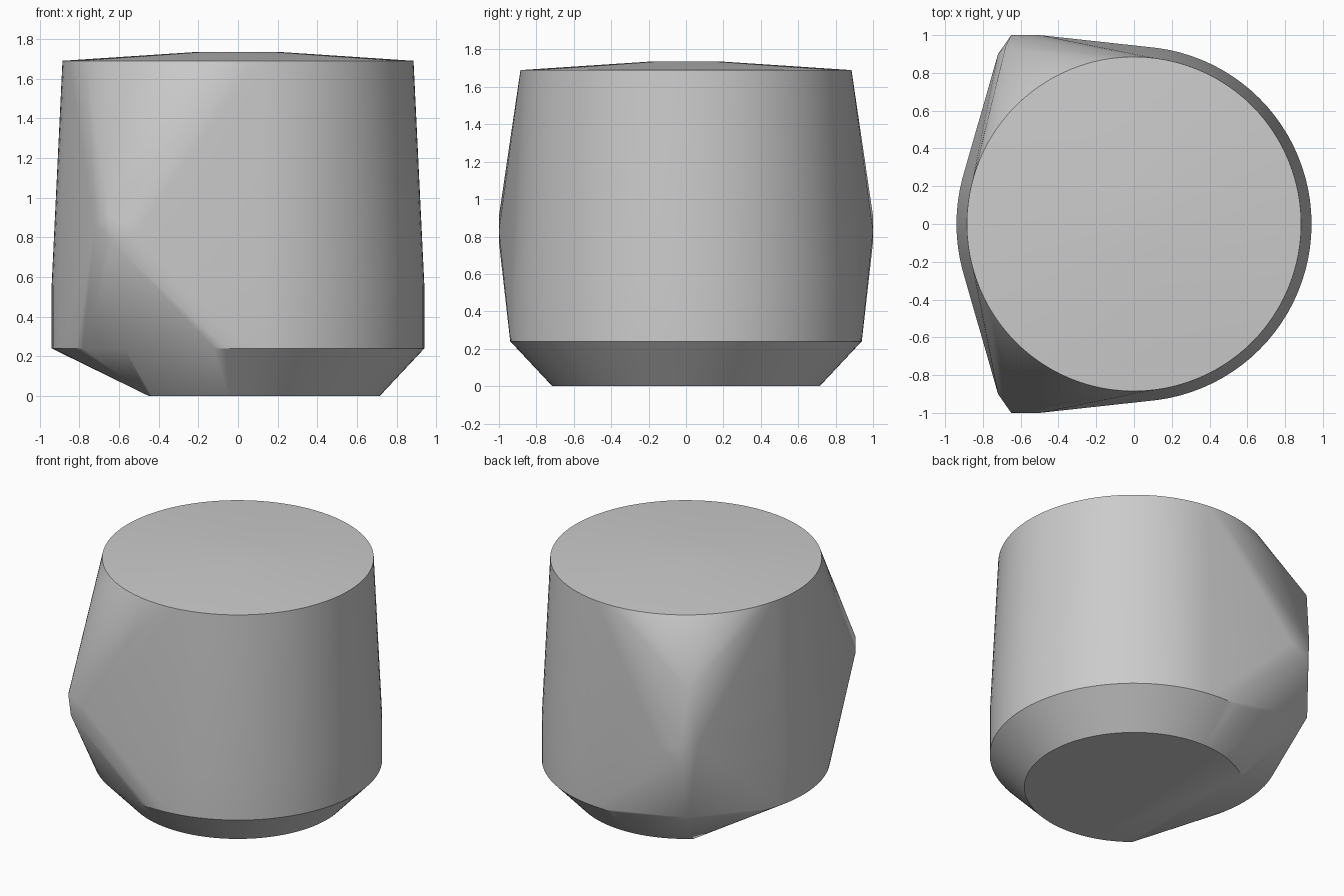
import bpy
import bmesh
from math import cos, sin, pi, radians, sqrt

cube = bpy.data.objects.get("Cube")
if cube:
    bpy.data.objects.remove(cube, do_unlink=True)

SEGMENTS = 96


def ring(radius, z, min_x=-2):
    """Points of a level circle, kept to the right of min_x."""
    pts = [(radius * cos(2 * pi * i / SEGMENTS), radius * sin(2 * pi * i / SEGMENTS), z)
           for i in range(SEGMENTS)]
    return [p for p in pts if p[0] >= min_x]


# Round body: clipped base, chamfer, straight wall, taper and shallow dome
BASE_RADIUS, BASE_CUT = 0.715, -0.45
points = ring(BASE_RADIUS, 0, BASE_CUT)
cut_y = sqrt(BASE_RADIUS ** 2 - BASE_CUT ** 2)
points += [(BASE_CUT, cut_y, 0), (BASE_CUT, -cut_y, 0)]
points += ring(0.94, 0.24) + ring(0.94, 0.55)
points += ring(0.885, 1.69) + ring(0.2, 1.735)

# Pointed shoulders on both sides
for side in (-1, 1):
    points += [(-0.65, side, 0.91), (-0.63, side, 0.77),
               (-0.72, 0.9 * side, 0.86), (-0.5, side, 0.83)]

# Upright ridge on the back shoulder
points += [(-0.68, 0.94, 1.28), (-0.68, 0.945, 0.36)]

# Wrap a tight convex skin around the points
bm = bmesh.new()
for p in points:
    bm.verts.new(p)
hull = bmesh.ops.convex_hull(bm, input=bm.verts)
loose = {v for v in hull["geom_interior"] + hull["geom_unused"]
         if isinstance(v, bmesh.types.BMVert)}
bmesh.ops.delete(bm, geom=list(loose), context="VERTS")
bmesh.ops.dissolve_limit(bm, angle_limit=radians(0.2), verts=bm.verts, edges=bm.edges)
bmesh.ops.recalc_face_normals(bm, faces=bm.faces)
mesh = bpy.data.meshes.new("faceted_body")
bm.to_mesh(mesh)
bm.free()

# Plain grey finish
grey = bpy.data.materials.new("light_grey")
grey.use_nodes = True
color = (0.6, 0.6, 0.6, 1)
grey.diffuse_color = color
grey.node_tree.nodes["Principled BSDF"].inputs["Base Color"].default_value = color
mesh.materials.append(grey)

body = bpy.data.objects.new("faceted_body", mesh)
bpy.context.collection.objects.link(body)
bpy.context.view_layer.objects.active = body
body.select_set(True)
bpy.ops.object.shade_smooth_by_angle(angle=radians(30))
